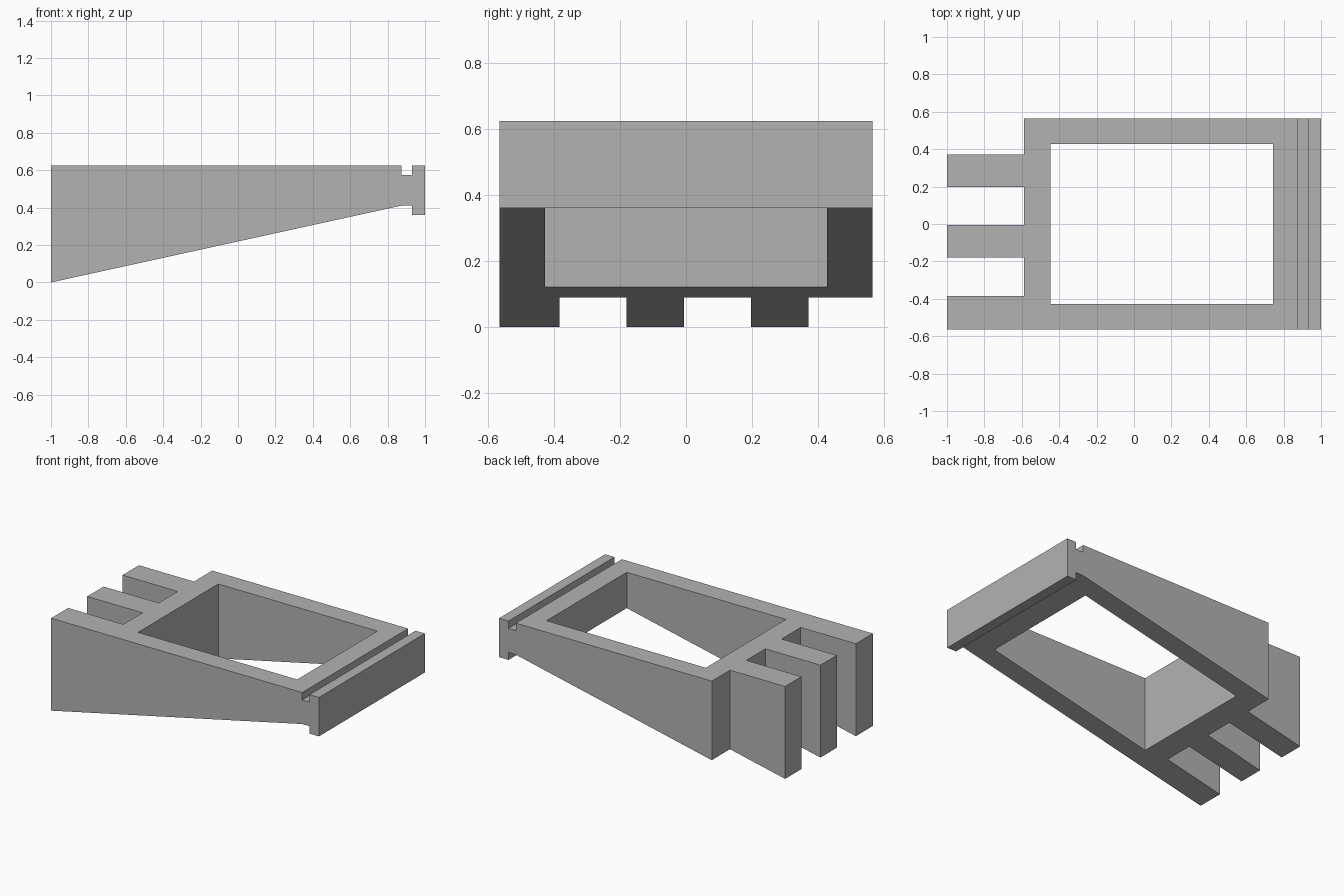
import bpy
import bmesh

cube = bpy.data.objects.get("Cube")
if cube:
    bpy.data.objects.remove(cube, do_unlink=True)

HALF_W = 0.565
TOP = 0.624

grey = bpy.data.materials.new("plain grey")
grey.use_nodes = True
grey.diffuse_color = (0.45, 0.45, 0.45, 1)
grey.node_tree.nodes["Principled BSDF"].inputs["Base Color"].default_value = grey.diffuse_color


def extrude_profile(name, points, y0, y1):
    """Extrude a closed x-z outline from y0 to y1."""
    bm = bmesh.new()
    face = bm.faces.new([bm.verts.new((x, y0, z)) for x, z in points])
    out = bmesh.ops.extrude_face_region(bm, geom=[face])
    moved = [v for v in out["geom"] if isinstance(v, bmesh.types.BMVert)]
    bmesh.ops.translate(bm, verts=moved, vec=(0, y1 - y0, 0))
    bmesh.ops.recalc_face_normals(bm, faces=bm.faces)
    mesh = bpy.data.meshes.new(name)
    bm.to_mesh(mesh)
    bm.free()
    mesh.materials.append(grey)
    obj = bpy.data.objects.new(name, mesh)
    bpy.context.collection.objects.link(obj)
    return obj


def cut_box(target, x0, x1, y0, y1):
    """Cut a vertical opening right through the target."""
    cutter = extrude_profile("cutter", [(x0, -1), (x0, 2), (x1, 2), (x1, -1)], y0, y1)
    cutter.hide_render = True
    mod = target.modifiers.new("opening", "BOOLEAN")
    mod.operation = "DIFFERENCE"
    mod.solver = "EXACT"
    mod.object = cutter
    bpy.context.view_layer.objects.active = target
    bpy.ops.object.modifier_apply(modifier=mod.name)
    bpy.data.objects.remove(cutter, do_unlink=True)


# Wedge body with a grooved lip at its shallow end
wedge = extrude_profile("wedge_frame", [
    (-1, 0), (-1, TOP), (0.875, TOP), (0.875, 0.574), (0.93, 0.574),
    (0.93, TOP), (1, TOP), (1, 0.361), (0.93, 0.361), (0.93, 0.411),
    (0.875, 0.411)], -HALF_W, HALF_W)

# Large rectangular window
cut_box(wedge, -0.447, 0.742, -0.428, 0.428)

# Gaps that leave three prongs at the deep end
for y0, y1 in [(-0.384, -0.18), (-0.006, 0.197), (0.371, 1)]:
    cut_box(wedge, -1.5, -0.588, y0, y1)
